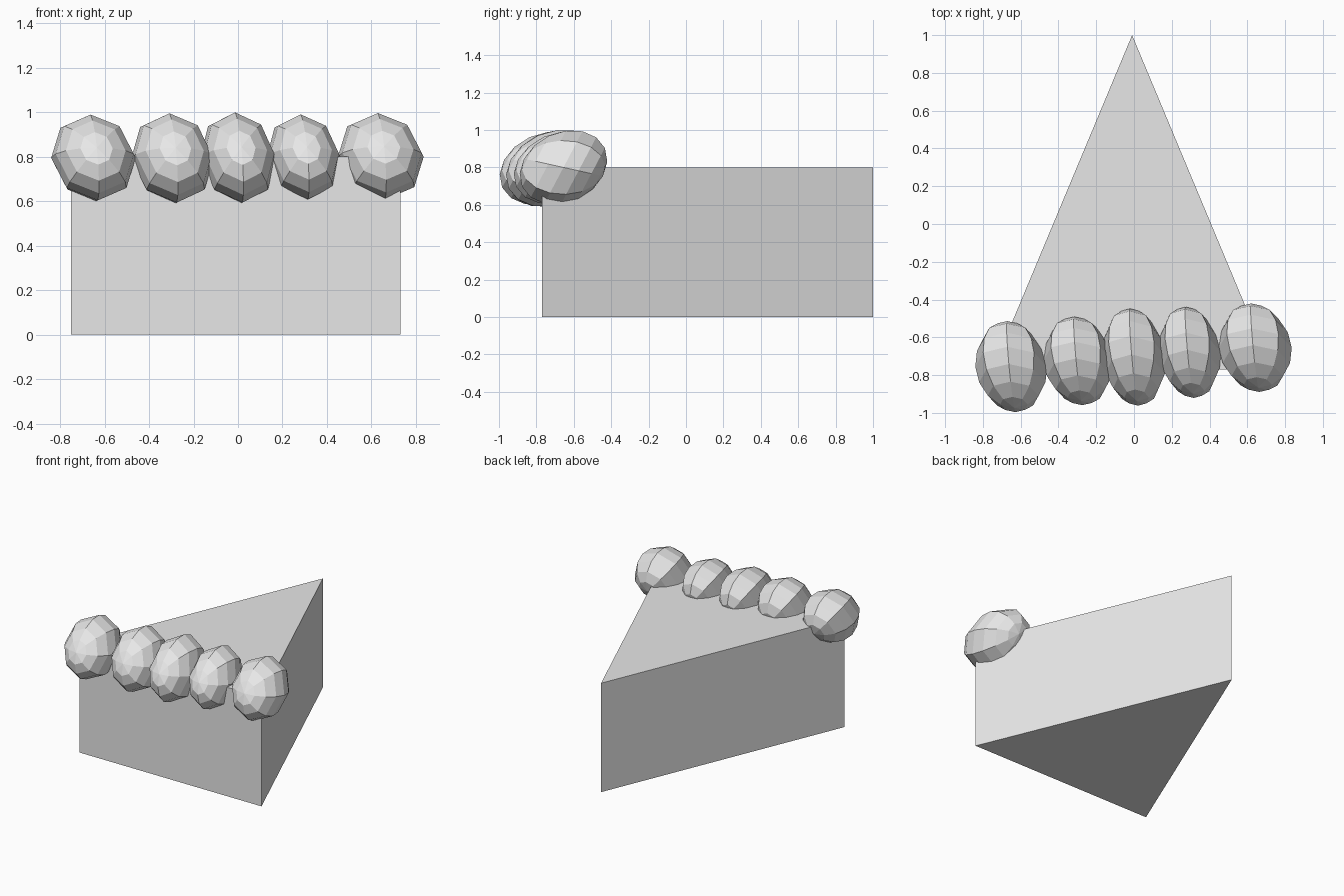
import bpy
import bmesh
from mathutils import Matrix, Vector

cube = bpy.data.objects.get("Cube")
if cube:
    bpy.data.objects.remove(cube, do_unlink=True)

grey = bpy.data.materials.new("light_grey")
grey.use_nodes = True
grey.diffuse_color = (0.8, 0.8, 0.8, 1)
grey.node_tree.nodes["Principled BSDF"].inputs["Base Color"].default_value = (0.8, 0.8, 0.8, 1)


def add_object(name, bm, location=(0, 0, 0)):
    bmesh.ops.recalc_face_normals(bm, faces=bm.faces)
    mesh = bpy.data.meshes.new(name)
    bm.to_mesh(mesh)
    bm.free()
    mesh.materials.append(grey)
    obj = bpy.data.objects.new(name, mesh)
    obj.location = location
    bpy.context.collection.objects.link(obj)
    return obj


# Wedge outline: wide end at the front, point at the back
OUTLINE = [(-0.75, -0.77), (0.73, -0.77), (-0.01, 1.0)]


def wedge_layer(name, bottom, top):
    bm = bmesh.new()
    face = bm.faces.new([bm.verts.new((x, y, bottom)) for x, y in OUTLINE])
    grown = bmesh.ops.extrude_face_region(bm, geom=[face], use_keep_orig=True)
    upper = [v for v in grown["geom"] if isinstance(v, bmesh.types.BMVert)]
    bmesh.ops.translate(bm, verts=upper, vec=(0, 0, top - bottom))
    return add_object(name, bm)


# Stacked cake layers
wedge_layer("lower_filling", 0.0, 0.2)
wedge_layer("lower_sponge", 0.2, 0.52)
wedge_layer("cream_filling", 0.52, 0.57)
wedge_layer("upper_sponge", 0.57, 0.8)


def dollop(name, center, half_width, depth, height):
    # Low-poly ball, its pole facing front, leaning back at the top
    side = Vector((half_width, 0, 0))
    up = Vector((-0.02, 0.1 * depth, 0.195 * height))
    pole = Vector((0.015, -0.207 * depth, 0.047 * height))
    shape = Matrix((side, up, pole)).transposed().to_4x4()
    bm = bmesh.new()
    bmesh.ops.create_uvsphere(bm, u_segments=8, v_segments=8, radius=1, matrix=shape)
    return add_object(name, bm, center)


# Row of whipped cream along the wide end: center, half width, depth, height
DOLLOPS = [
    ((-0.65, -0.755, 0.795), 0.19, 1.05, 0.98),
    ((-0.295, -0.725, 0.793), 0.185, 1.02, 1.02),
    ((0.0, -0.705, 0.795), 0.17, 1.12, 1.03),
    ((0.295, -0.68, 0.798), 0.165, 1.05, 0.97),
    ((0.642, -0.655, 0.8), 0.193, 1.02, 0.99),
]
for i, values in enumerate(DOLLOPS):
    dollop(f"cream_dollop_{i + 1}", *values)
